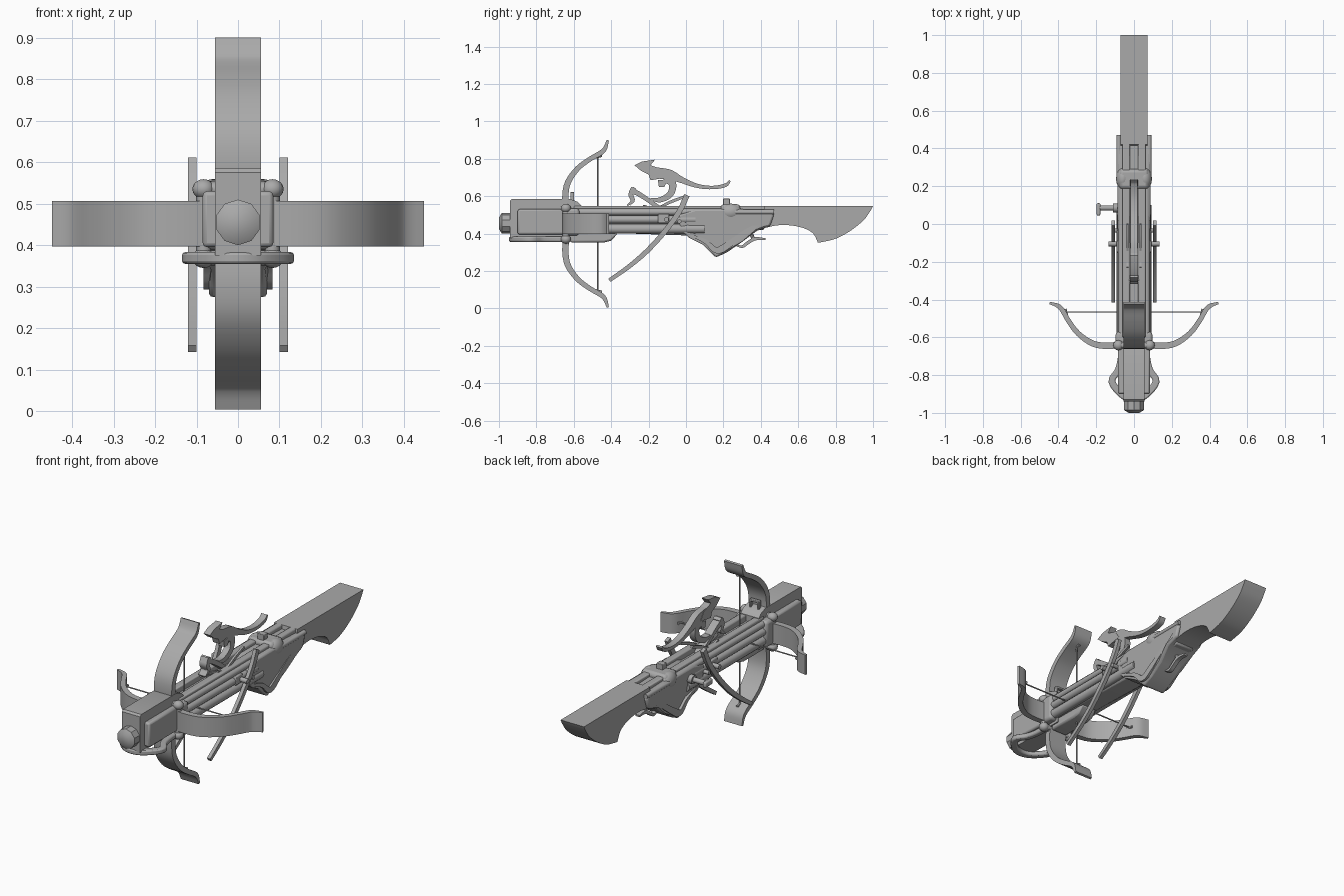
import bpy, bmesh, math
from mathutils import Vector, Matrix

if "Cube" in bpy.data.objects:
    bpy.data.objects.remove(bpy.data.objects["Cube"])

steel = bpy.data.materials.new("grey")
steel.diffuse_color = (0.4, 0.4, 0.4, 1)
steel.use_nodes = True
steel.node_tree.nodes["Principled BSDF"].inputs["Base Color"].default_value = steel.diffuse_color
AXIS = 0.452  # height of the bore


def finish(name, bm, bevel=0.0, smooth=True, angle=35):
    bmesh.ops.recalc_face_normals(bm, faces=bm.faces)
    me = bpy.data.meshes.new(name)
    bm.to_mesh(me)
    bm.free()
    ob = bpy.data.objects.new(name, me)
    bpy.context.collection.objects.link(ob)
    me.materials.append(steel)
    if bevel:
        m = ob.modifiers.new("bevel", 'BEVEL')
        m.width, m.segments, m.limit_method = bevel, 2, 'ANGLE'
        m.angle_limit = math.radians(40)
    if smooth:
        bpy.ops.object.select_all(action='DESELECT')
        ob.select_set(True)
        bpy.context.view_layer.objects.active = ob
        bpy.ops.object.shade_smooth_by_angle(angle=math.radians(angle))
    return ob


def spline(pts, n=5):
    """Smooth path through the points."""
    p = [Vector(q) for q in pts]
    p = [2 * p[0] - p[1]] + p + [2 * p[-1] - p[-2]]
    out = []
    for i in range(1, len(p) - 2):
        a, b, c, d = p[i - 1:i + 3]
        for k in range(n):
            t = k / n
            out.append(0.5 * (2 * b + (c - a) * t + (2 * a - 5 * b + 4 * c - d) * t * t
                              + (3 * b - a - 3 * c + d) * t ** 3))
    return out + [p[-2]]


def box(name, x, y, z, bevel=0.0):
    bm = bmesh.new()
    bmesh.ops.create_cube(bm, size=1)
    for v in bm.verts:
        v.co = [lo + (c + 0.5) * (hi - lo) for c, (lo, hi) in zip(v.co, (x, y, z))]
    return finish(name, bm, bevel)


def side_profile(name, pts, half, x=0.0, bevel=0.0, width=None):
    """Side outline in (y, z), extruded across x; width(y, z) may vary."""
    bm = bmesh.new()
    rows = []
    for s in (-1, 1):
        rows.append([bm.verts.new((x + s * (width(*p) if width else half), p[0], p[1])) for p in pts])
    n = len(pts)
    bm.faces.new(rows[0])
    bm.faces.new(rows[1][::-1])
    for i in range(n):
        j = (i + 1) % n
        bm.faces.new((rows[0][i], rows[0][j], rows[1][j], rows[1][i]))
    return finish(name, bm, bevel)


def ribbon(pts, thick):
    """Outline around a 2D path; thick lists the thickness at even stations."""
    n, left, right = len(pts), [], []
    for i, p in enumerate(pts):
        t = (pts[min(i + 1, n - 1)] - pts[max(i - 1, 0)]).normalized()
        f = i / (n - 1) * (len(thick) - 1)
        k = min(int(f), len(thick) - 2)
        w = (thick[k] + (thick[k + 1] - thick[k]) * (f - k)) / 2
        nrm = Vector((-t.y, t.x)) * w
        left.append(p + nrm)
        right.append(p - nrm)
    return left + right[::-1]


def side_ribbon(name, pts, thick, half, x=0.0):
    return side_profile(name, ribbon(spline(pts), thick), half, x)


def rod(name, a, b, r, sides=12, r2=None):
    a, b = Vector(a), Vector(b)
    bm = bmesh.new()
    rot = (b - a).to_track_quat('Z', 'Y').to_matrix().to_4x4()
    bmesh.ops.create_cone(bm, cap_ends=True, segments=sides, radius1=r, radius2=r if r2 is None else r2,
                          depth=(b - a).length, matrix=Matrix.Translation((a + b) / 2) @ rot)
    return finish(name, bm)


def ball(name, c, size):
    bm = bmesh.new()
    bmesh.ops.create_uvsphere(bm, u_segments=16, v_segments=10, radius=1)
    for v in bm.verts:
        v.co = Vector(c) + Vector(a * b for a, b in zip(v.co, size))
    return finish(name, bm)


# muzzle and front block
rod("muzzle", (0, -0.93, AXIS + 0.003), (0, -0.985, AXIS + 0.003), 0.055, 10)
rod("muzzle_tip", (0, -0.985, AXIS + 0.003), (0, -1.0, AXIS + 0.003), 0.055, 10, 0.03)
side_profile("front_block", [(-0.94, 0.375), (-0.94, 0.575), (-0.93, 0.585), (-0.62, 0.585),
                             (-0.58, 0.57), (-0.56, 0.55), (-0.56, 0.375)], 0.056)
for s in (-1, 1):
    box("block_cheek", sorted((s * 0.04, s * 0.085)), (-0.90, -0.64), (0.395, 0.53), 0.01)
    box("cheek_core", sorted((s * 0.04, s * 0.097)), (-0.66, -0.57), (0.39, 0.535), 0.015)

# foot stirrup: a flared loop under the block
half = [(0.0, -0.925), (0.06, -0.905), (0.117, -0.835), (0.085, -0.775), (0.07, -0.71), (0.065, -0.62)]
path = spline([(-x, y) for x, y in half[:0:-1]] + half, 4)
bm = bmesh.new()
loop = ribbon(path, [0.03, 0.035, 0.042, 0.035, 0.03])
low = [bm.verts.new((p.x, p.y, 0.355)) for p in loop]
n = len(path)
ends = [bm.faces.new((low[i], low[i + 1], low[2 * n - 2 - i], low[2 * n - 1 - i])) for i in range(n - 1)]
top = bmesh.ops.extrude_face_region(bm, geom=ends)["geom"]
for v in top:
    if isinstance(v, bmesh.types.BMVert):
        v.co.z = 0.383
finish("stirrup", bm, 0.007)

# four bow limbs, string pegs and corner posts
curve = spline([(0.05, -0.636), (0.14, -0.645), (0.22, -0.632), (0.295, -0.58), (0.345, -0.515),
                (0.38, -0.455), (0.405, -0.432), (0.447, -0.418)], 4)
limb = ribbon(curve, [0.034, 0.034, 0.032, 0.028, 0.026, 0.026, 0.022, 0.012])
for k, name in enumerate(("right", "lower", "left", "upper")):
    turn = Matrix.Translation((0, 0, AXIS)) @ Matrix.Rotation(k * math.pi / 2, 4, 'Y')
    bm = bmesh.new()
    n = len(curve)
    vs = [[bm.verts.new(turn @ Vector((p.x, p.y, h))) for p in limb] for h in (-0.055, 0.055)]
    for row in vs:
        for i in range(n - 1):
            bm.faces.new((row[i], row[i + 1], row[2 * n - 2 - i], row[2 * n - 1 - i]))
    for i in range(2 * n):
        j = (i + 1) % (2 * n)
        bm.faces.new((vs[0][i], vs[0][j], vs[1][j], vs[1][i]))
    finish(name + "_limb", bm)
    rod(name + "_string_peg", turn @ Vector((0.365, -0.45, 0)), turn @ Vector((0.35, -0.51, 0)), 0.008, 8)
    corner = turn @ Vector((0.083, -0.642, 0.083))
    ball("corner_knob", corner, (0.027, 0.027, 0.024))
    rod("corner_post", turn @ Vector((0.083, -0.642, -0.08)), corner, 0.018)
rod("bow_string_across", (-0.368, -0.466, AXIS), (0.368, -0.466, AXIS), 0.004, 6)
rod("bow_string_upright", (0, -0.472, 0.084), (0, -0.472, 0.82), 0.004, 6)

# front sight frame
for s in (-1, 1):
    box("sight_side", sorted((s * 0.02, s * 0.03)), (-0.618, -0.598), (0.57, 0.62), 0.003)
box("sight_top", (-0.03, 0.03), (-0.618, -0.598), (0.61, 0.622), 0.003)

# barrel body with long rails
side_profile("barrel_body", [(-0.6, 0.40), (-0.6, 0.515), (0.42, 0.515), (0.42, 0.42), (0.0, 0.39),
                             (-0.3, 0.40)], 0.06, bevel=0.01)
side_profile("under_rail", [(-0.62, 0.352), (-0.44, 0.352), (-0.40, 0.362), (-0.365, 0.40),
                            (-0.62, 0.41)], 0.05, bevel=0.01)
for s in (-1, 1):
    box("top_rail", sorted((s * 0.022, s * 0.062)), (-0.6, 0.44), (0.50, 0.547), 0.006)
    rod("upper_tube", (s * 0.066, -0.6, 0.515), (s * 0.066, 0.2, 0.515), 0.018)
    rod("middle_tube", (s * 0.07, -0.6, 0.475), (s * 0.07, 0.05, 0.475), 0.021)
    rod("lower_tube", (s * 0.066, -0.6, 0.425), (s * 0.066, 0.1, 0.425), 0.026)
    box("side_clamp", sorted((s * 0.05, s * 0.093)), (-0.15, -0.09), (0.455, 0.505), 0.006)

# receiver, narrowing below
outline = [(-0.04, 0.50), (-0.03, 0.42), (0.02, 0.375), (0.09, 0.34), (0.13, 0.30), (0.16, 0.272),
           (0.22, 0.30), (0.30, 0.355), (0.38, 0.415), (0.45, 0.44), (0.47, 0.50), (0.44, 0.525),
           (0.30, 0.53), (0.16, 0.53), (0.05, 0.53)]
side_profile("receiver", outline, 0, bevel=0.01,
             width=lambda y, z: 0.088 if z > 0.36 else 0.07)
ridge = [(0.0, 0.40), (0.1, 0.36), (0.165, 0.31), (0.24, 0.35), (0.34, 0.42), (0.45, 0.47)]
side_ribbon("receiver_ridge", ridge, [0.01, 0.04, 0.02], 0.083)

# breech collar and rear sight
for s in (-1, 1):
    ball("breech_boss", (s * 0.058, 0.24, 0.515), (0.037, 0.06, 0.045))
    rod("breech_rib", (s * 0.08, 0.26, 0.515), (s * 0.08, 0.47, 0.515), 0.013)
box("breech_collar", (-0.078, 0.078), (0.185, 0.29), (0.50, 0.557), 0.018)
box("rear_sight", (-0.02, 0.02), (0.198, 0.235), (0.54, 0.586), 0.003)

# shoulder stock
under = spline([(0.40, 0.425), (0.50, 0.445), (0.60, 0.437), (0.675, 0.405), (0.705, 0.352)], 4)
butt = spline([(0.72, 0.353), (0.80, 0.372), (0.88, 0.415), (0.95, 0.472), (0.985, 0.52), (1.0, 0.547)], 4)
side_profile("shoulder_stock", [tuple(p) for p in under + butt] + [(0.42, 0.547)], 0.072)

# trigger
side_ribbon("trigger", [(0.425, 0.37), (0.37, 0.372), (0.33, 0.35), (0.30, 0.33), (0.265, 0.338)],
            [0.01, 0.018, 0.018, 0.014, 0.008], 0.012)
rod("trigger_pivot", (0, 0.36, 0.37), (0, 0.34, 0.42), 0.01, 8)

# paired cocking arms with a cross pin
for s in (-1, 1):
    side_ribbon("cocking_arm", [(0.005, 0.605), (-0.035, 0.52), (-0.11, 0.415), (-0.21, 0.305),
                                (-0.31, 0.22), (-0.41, 0.15)], [0.03, 0.028, 0.026, 0.02], 0.01, s * 0.11)
rod("cross_pin", (-0.135, -0.105, 0.475), (0.135, -0.105, 0.475), 0.013)
rod("second_pin", (-0.12, -0.035, 0.465), (0.12, -0.035, 0.465), 0.011)

# ornate curled lever above the barrel
side_ribbon("lever_handle", [(0.235, 0.683), (0.21, 0.658), (0.14, 0.646), (0.06, 0.655), (-0.02, 0.685),
                             (-0.09, 0.715), (-0.17, 0.725)],
            [0.01, 0.02, 0.018, 0.022, 0.032, 0.055, 0.06], 0.018)
side_profile("lever_head", [(-0.275, 0.765), (-0.235, 0.785), (-0.165, 0.795), (-0.19, 0.765), (-0.13, 0.745),
                            (-0.10, 0.70), (-0.19, 0.685), (-0.20, 0.715), (-0.24, 0.735)], 0.02)
side_ribbon("lever_neck", [(-0.11, 0.70), (-0.072, 0.665), (-0.085, 0.61), (-0.14, 0.58), (-0.19, 0.585)],
            [0.05, 0.04, 0.035, 0.028, 0.01], 0.018)
side_profile("lever_curl", [(-0.15, 0.685), (-0.10, 0.69), (-0.115, 0.65), (-0.145, 0.65)], 0.018)
side_ribbon("hook_arm", [(-0.30, 0.635), (-0.25, 0.61), (-0.19, 0.57), (-0.13, 0.525), (-0.09, 0.48)],
            [0.03, 0.025, 0.022, 0.024], 0.022)
side_ribbon("hook_claw", [(-0.275, 0.645), (-0.295, 0.61), (-0.285, 0.575), (-0.315, 0.55)],
            [0.02, 0.026, 0.022, 0.006], 0.022)
for s in (-1, 1):
    side_ribbon("lever_link", [(-0.23, 0.55), (-0.16, 0.535), (-0.08, 0.57), (0.0, 0.60)],
                [0.008, 0.014, 0.016, 0.014], 0.006, s * 0.035)
    rod("guide_rod", (s * 0.02, -0.30, 0.54), (s * 0.012, -0.02, 0.48), 0.009, 8)

# side crank on the left
rod("crank_axle", (-0.08, 0.085, 0.47), (-0.185, 0.085, 0.47), 0.014)
rod("crank_hub", (-0.08, 0.085, 0.47), (-0.11, 0.085, 0.47), 0.024)
box("crank_grip", (-0.198, -0.178), (0.045, 0.11), (0.455, 0.485), 0.006)
